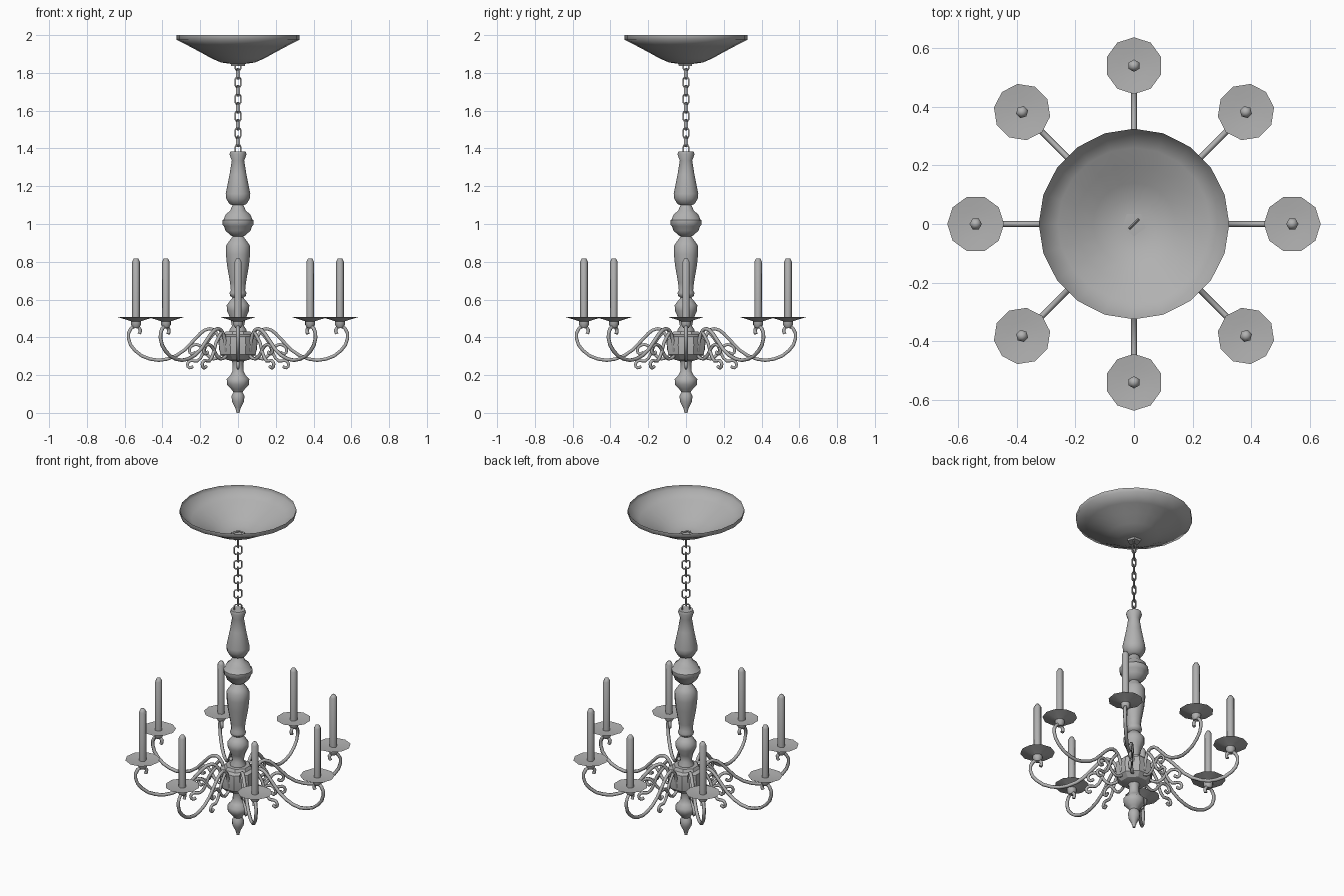
import bpy, bmesh
from math import cos, sin, pi, radians

if "Cube" in bpy.data.objects:
    bpy.data.objects.remove(bpy.data.objects["Cube"])

# Dark grey metal
metal = bpy.data.materials.new("dark_grey")
metal.diffuse_color = (.44, .44, .44, 1)
metal.use_nodes = True
metal.node_tree.nodes["Principled BSDF"].inputs["Base Color"].default_value = metal.diffuse_color


def finish(name, mesh, angle):
    mesh.polygons.foreach_set("use_smooth", [True] * len(mesh.polygons))
    mesh.set_sharp_from_angle(angle=radians(angle))
    mesh.materials.clear()
    mesh.materials.append(metal)
    ob = bpy.data.objects.new(name, mesh)
    bpy.context.collection.objects.link(ob)
    return ob


def lathe(name, profile, sides, phase=0.0, x=0.0, angle=40):
    """Revolve (radius, z) points about the vertical line through x."""
    bm = bmesh.new()
    rings = [[bm.verts.new((x + r * cos(phase + 2 * pi * i / sides),
                            r * sin(phase + 2 * pi * i / sides), z))
              for i in range(sides)] for r, z in profile]
    for a, b in zip(rings, rings[1:]):
        for i in range(sides):
            j = (i + 1) % sides
            bm.faces.new((a[i], a[j], b[j], b[i]))
    bmesh.ops.remove_doubles(bm, verts=bm.verts, dist=1e-5)
    bmesh.ops.recalc_face_normals(bm, faces=bm.faces)
    mesh = bpy.data.meshes.new(name)
    bm.to_mesh(mesh)
    bm.free()
    return finish(name, mesh, angle)


def tube(name, points, radius, closed=False, res=2, bevel=1):
    """Round bar along smooth (x, z) points."""
    cu = bpy.data.curves.new(name + "_path", 'CURVE')
    cu.dimensions = '3D'
    cu.bevel_depth, cu.bevel_resolution = radius, bevel
    cu.resolution_u, cu.use_fill_caps = res, True
    sp = cu.splines.new('BEZIER')
    sp.bezier_points.add(len(points) - 1)
    for bp, (x, z) in zip(sp.bezier_points, points):
        bp.co = (x, 0, z)
        bp.handle_left_type = bp.handle_right_type = 'AUTO'
    sp.use_cyclic_u = closed
    tmp = bpy.data.objects.new(name + "_tmp", cu)
    bpy.context.collection.objects.link(tmp)
    bpy.context.view_layer.update()
    mesh = bpy.data.meshes.new_from_object(
        tmp.evaluated_get(bpy.context.evaluated_depsgraph_get()))
    bpy.data.objects.remove(tmp)
    bpy.data.curves.remove(cu)
    mesh.name = name
    return finish(name, mesh, 65)


def copy(ob, name):
    new = bpy.data.objects.new(name, ob.data)
    bpy.context.collection.objects.link(new)
    return new


# Ceiling canopy: open bowl with a small collar
lathe("canopy", [(.325, 2), (.325, 1.975), (.26, 1.942), (.2, 1.91), (.14, 1.877),
                 (.09, 1.855), (.04, 1.848), (0, 1.848)], 20, angle=100)
lathe("canopy_collar", [(0, 1.853), (.042, 1.853), (.038, 1.837), (0, 1.837)], 5, -pi / 2)


# Chain: wide links joined by narrow ones
def chain_link(name, w, h):
    return tube(name, [(w, -h * .7), (w, h * .7), (w * .7, h), (-w * .7, h),
                       (-w, h * .7), (-w, -h * .7), (-w * .7, -h), (w * .7, -h)],
                .0045, True, 1, 0)


wide, narrow = chain_link("wide_link", .021, .024), chain_link("narrow_link", .009, .027)
for i in range(6):
    for base, dz, turn in ((wide, 0, 1), (narrow, .045, 3)):
        if base is narrow and i == 5:
            continue
        link = base if i == 0 else copy(base, f"{base.name}_{i + 1}")
        link.location.z = 1.392 + i * .0895 + dz
        link.rotation_euler.z = turn * pi / 4

# Turned column in sections
lathe("upper_baluster", [(0, 1.385), (.04, 1.385), (.045, 1.37), (.033, 1.335),
                         (.045, 1.26), (.065, 1.16), (.063, 1.135), (.045, 1.105),
                         (.028, 1.1), (.028, 1.07)], 12, angle=50)
lathe("ball", [(.028, 1.1), (.042, 1.07), (.066, 1.05), (.075, 1.025), (.082, 1.02),
               (.082, .997), (.075, .99), (.066, .965), (.042, .942),
               (.028, .935), (.028, .9)], 12, angle=50)
lathe("middle_baluster", [(.028, .935), (.05, .905), (.063, .885), (.064, .84),
                          (.058, .78), (.042, .69), (.038, .65), (.045, .635),
                          (.042, .62), (.028, .61), (.028, .59)], 12, angle=50)
lathe("lower_baluster", [(.028, .61), (.045, .59), (.06, .57), (.058, .54),
                         (.04, .5), (.032, .46), (.045, .44), (.045, .42)], 12, angle=50)
lathe("hub", [(0, .432), (.07, .432), (.08, .415), (.102, .405), (.108, .36), (.102, .31),
              (.075, .285), (.04, .275), (0, .275)], 8, pi / 8, angle=25)
lathe("bottom_finial", [(.035, .28), (.028, .26), (.03, .22), (.04, .2), (.06, .18),
                        (.058, .15), (.035, .125), (.024, .11), (.034, .09),
                        (.032, .06), (.016, .03), (.01, .012), (.008, 0), (0, 0)],
      12, angle=50)

# One arm along +x, then repeated eight times
arm = [
    tube("arm", [(.09, .325), (.098, .385), (.12, .43), (.15, .446), (.2, .42),
                 (.28, .335), (.375, .285), (.465, .285), (.545, .33), (.58, .395),
                 (.568, .445), (.54, .458), (.517, .44), (.523, .418)], .01),
    tube("drop_scroll", [(.12, .43), (.165, .37), (.185, .315), (.215, .275), (.25, .277),
                         (.268, .258), (.255, .238), (.238, .247)], .009),
    tube("hub_scroll", [(.09, .3), (.13, .285), (.165, .31), (.2, .355), (.235, .36),
                        (.258, .335), (.245, .312), (.225, .322)], .009),
    lathe("drip_pan", [(0, .45), (.016, .45), (.027, .468), (.027, .485), (.05, .493),
                       (.097, .507), (.05, .502), (0, .5)], 10, x=.54),
    lathe("candle", [(0, .495), (.021, .495), (.021, .8), (.011, .818), (0, .818)],
          6, x=.54, angle=65),
]
for part in arm:
    base = part.name
    for k in range(1, 8):
        copy(part, f"{base}_{k + 1}").rotation_euler.z = k * pi / 4
    part.name = base + "_1"
